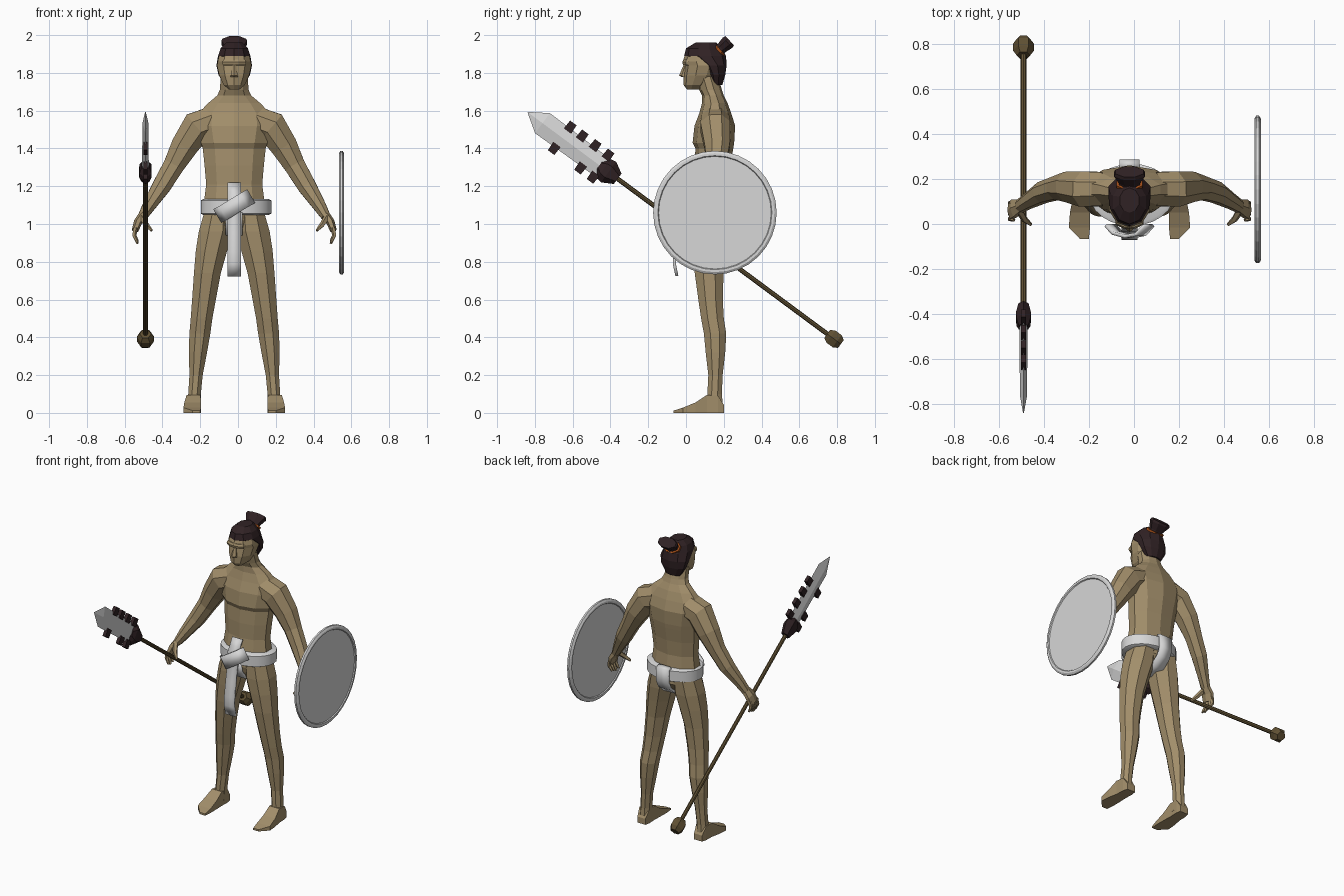
import bpy, bmesh, math
from mathutils import Vector as V

CX = -0.02  # symmetry line of the figure


def material(name, rgb):
    m = bpy.data.materials.new(name)
    m.diffuse_color = (*rgb, 1)
    return m


SKIN = material("skin", (0.36, 0.27, 0.145))
HAIR = material("dark_hair", (0.03, 0.016, 0.018))
BAND = material("orange_band", (0.38, 0.08, 0.01))
CLOTH = material("pale_grey", (0.68, 0.68, 0.68))
WOOD = material("brown_wood", (0.115, 0.08, 0.033))
X, Y, Z = V((1, 0, 0)), V((0, 1, 0)), V((0, 0, 1))


def loft(name, rings, mat, n=8, turn=0.0, origin=(CX, 0, 0), mirror=False, smooth=False):
    """Skin rings given as (centre, half axis u, half axis v)."""
    bm = bmesh.new()
    loops = []
    for c, u, v in rings:
        angles = [2 * math.pi * (i + turn) / n for i in range(n)]
        loops.append([bm.verts.new(c + u * math.cos(a) + v * math.sin(a)) for a in angles])
    for a, b in zip(loops, loops[1:]):
        for i in range(n):
            j = (i + 1) % n
            bm.faces.new((a[i], a[j], b[j], b[i]))
    bm.faces.new(loops[0][::-1])
    bm.faces.new(loops[-1])
    bmesh.ops.recalc_face_normals(bm, faces=bm.faces)
    return finish(name, bm, mat, origin, mirror, smooth)


def finish(name, bm, mat, origin=(CX, 0, 0), mirror=False, smooth=False):
    me = bpy.data.meshes.new(name)
    bm.to_mesh(me)
    bm.free()
    me.materials.append(mat)
    ob = bpy.data.objects.new(name, me)
    ob.location = origin
    bpy.context.collection.objects.link(ob)
    if mirror:
        m = ob.modifiers.new("mirror", 'MIRROR')
        m.use_mirror_merge = False
    if smooth:
        bpy.ops.object.select_all(action='DESELECT')
        ob.select_set(True)
        bpy.context.view_layer.objects.active = ob
        bpy.ops.object.shade_smooth_by_angle(angle=math.radians(40))
    return ob


def stack(rows):
    """Horizontal rings from (z, y front, y back, half width, x centre)."""
    return [(V((x, (f + b) / 2, z)), X * w, Y * ((b - f) / 2)) for z, f, b, w, x in rows]


def limb(rows):
    """Rings across a path from (x, y, z, half width, half depth)."""
    pts = [V(r[:3]) for r in rows]
    out = []
    for i, r in enumerate(rows):
        t = pts[min(i + 1, len(pts) - 1)] - pts[max(i - 1, 0)]
        u = Y.cross(t).normalized()
        out.append((pts[i], u * r[3], t.cross(u).normalized() * r[4]))
    return out


def ribbon(name, pts, wide, mat=CLOTH, thick=0.016):
    """Cloth strip swept along points."""
    bm = bmesh.new()
    rows = [(bm.verts.new(V(p) - wide), bm.verts.new(V(p) + wide)) for p in pts]
    for a, b in zip(rows, rows[1:]):
        bm.faces.new((a[0], a[1], b[1], b[0]))
    ob = finish(name, bm, mat, smooth=True)
    s = ob.modifiers.new("thickness", 'SOLIDIFY')
    s.thickness, s.offset = thick, 0
    return ob


# Torso and neck
loft("torso", stack([
    (0.96, 0.05, 0.20, 0.12, 0), (1.02, 0.03, 0.24, 0.165, 0), (1.12, 0.03, 0.235, 0.168, 0),
    (1.21, 0.045, 0.225, 0.156, 0), (1.31, 0.045, 0.235, 0.165, 0), (1.40, 0.05, 0.25, 0.175, 0),
    (1.43, 0.035, 0.255, 0.185, 0), (1.52, 0.045, 0.26, 0.205, 0), (1.585, 0.07, 0.24, 0.20, 0),
    (1.64, 0.085, 0.22, 0.145, 0), (1.68, 0.085, 0.20, 0.095, 0), (1.71, 0.07, 0.19, 0.08, 0),
    (1.78, 0.05, 0.17, 0.075, 0)]), SKIN, n=10, turn=0.5)

# Arms
loft("arms", limb([
    (0.11, 0.155, 1.545, 0.085, 0.08), (0.195, 0.155, 1.515, 0.092, 0.085),
    (0.265, 0.165, 1.41, 0.077, 0.072), (0.32, 0.16, 1.31, 0.06, 0.055),
    (0.385, 0.14, 1.20, 0.053, 0.05), (0.452, 0.10, 1.095, 0.037, 0.036),
    (0.485, 0.08, 1.04, 0.027, 0.032)]), SKIN, n=8, turn=0.5, mirror=True)

# Hands: palm, four fingers, thumb
loft("palms", limb([
    (0.48, 0.082, 1.05, 0.025, 0.03), (0.51, 0.07, 1.01, 0.022, 0.045),
    (0.525, 0.06, 0.965, 0.018, 0.045)]), SKIN, n=6, mirror=True)
for k in range(4):
    y = 0.026 + 0.023 * k
    loft("finger_pair_%d" % (k + 1), limb([
        (0.523, y, 0.98, 0.013, 0.012), (0.53, y - 0.004, 0.94, 0.012, 0.011),
        (0.512, y - 0.008, 0.895 + 0.007 * abs(k - 1), 0.007, 0.007)]), SKIN, n=5, mirror=True)
loft("thumbs", limb([
    (0.49, 0.06, 1.035, 0.018, 0.018), (0.465, 0.02, 0.995, 0.014, 0.015),
    (0.437, -0.003, 0.965, 0.007, 0.008)]), SKIN, n=5, mirror=True)

# Legs
loft("legs", stack([
    (1.06, 0.03, 0.24, 0.08, 0.085), (0.96, 0.025, 0.235, 0.097, 0.098),
    (0.86, 0.03, 0.22, 0.09, 0.12), (0.74, 0.04, 0.205, 0.077, 0.142),
    (0.60, 0.06, 0.20, 0.068, 0.16), (0.50, 0.075, 0.205, 0.062, 0.173),
    (0.42, 0.09, 0.218, 0.06, 0.182), (0.32, 0.10, 0.212, 0.052, 0.192),
    (0.20, 0.115, 0.197, 0.038, 0.202), (0.10, 0.11, 0.193, 0.036, 0.21),
    (0.03, 0.10, 0.20, 0.04, 0.213)]), SKIN, n=8, turn=0.5, mirror=True)

# Feet: square sections from heel to toe
loft("feet", [(V((x, y, h / 2)), X * w * 1.414, Z * h / 2 * 1.414) for x, y, h, w in [
    (0.212, 0.202, 0.04, 0.030), (0.213, 0.17, 0.09, 0.037), (0.215, 0.11, 0.095, 0.037),
    (0.22, 0.05, 0.055, 0.044), (0.222, -0.015, 0.028, 0.047), (0.20, -0.066, 0.012, 0.02)]],
    SKIN, n=4, turn=0.5, mirror=True)

# Head and facial features
loft("head", stack([
    (1.713, 0.005, 0.07, 0.03, 0), (1.735, -0.012, 0.12, 0.058, 0), (1.785, -0.015, 0.175, 0.083, 0),
    (1.84, -0.006, 0.19, 0.096, 0), (1.86, -0.018, 0.19, 0.092, 0), (1.91, 0.0, 0.18, 0.08, 0),
    (1.94, 0.04, 0.15, 0.045, 0)]), SKIN, n=10, turn=0.5)
loft("nose", stack([
    (1.778, -0.025, 0.02, 0.022, 0), (1.787, -0.036, 0.02, 0.021, 0),
    (1.845, -0.012, 0.02, 0.011, 0)]), SKIN, n=6, turn=0.5)
loft("brow", stack([
    (1.842, -0.018, 0.04, 0.065, 0), (1.857, -0.022, 0.04, 0.068, 0),
    (1.87, -0.015, 0.04, 0.062, 0)]), SKIN, n=8, turn=0.5)

# Hair cap, topknot and tie
loft("hair_cap", stack([
    (1.735, 0.13, 0.192, 0.055, 0), (1.79, 0.11, 0.208, 0.088, 0), (1.84, 0.075, 0.215, 0.099, 0),
    (1.89, -0.01, 0.212, 0.09, 0), (1.93, 0.0, 0.19, 0.076, 0),
    (1.96, 0.05, 0.16, 0.045, 0)]), HAIR, n=10, turn=0.5)
axis = V((0, 0.74, 0.67))
cross = V((0, -0.67, 0.74))


def knot(name, rows, mat):
    root = V((0, 0.165, 1.91))
    loft(name, [(root + axis * d, X * a, cross * b) for d, a, b in rows], mat, n=8, turn=0.5)


knot("topknot", [(-0.03, 0.05, 0.035), (0.03, 0.05, 0.032), (0.075, 0.074, 0.04),
                 (0.09, 0.068, 0.036)], HAIR)
knot("hair_tie", [(0.008, 0.062, 0.043), (0.022, 0.062, 0.043)], BAND)

# Belt and loincloth
loft("belt", stack([
    (1.048, 0.005, 0.255, 0.172, 0.01), (1.055, -0.008, 0.267, 0.187, 0.01),
    (1.125, -0.008, 0.267, 0.187, 0.01), (1.132, 0.005, 0.255, 0.172, 0.01)]),
    CLOTH, n=24, smooth=True)
ribbon("front_sash", [(0, 0.025, 1.215), (0, 0.0, 1.17), (0, -0.025, 1.13), (0, -0.028, 1.05),
                      (0, -0.045, 0.95), (0, -0.06, 0.85), (0, -0.062, 0.79), (0, -0.048, 0.725)],
       X * 0.036)
ribbon("sash_knot", [(-0.085, -0.005, 1.045), (-0.055, -0.04, 1.06), (0.0, -0.055, 1.095),
                     (0.05, -0.045, 1.125), (0.085, -0.005, 1.145)], V((-0.021, 0, 0.036)))
ribbon("back_strap", [(0, 0.25, 1.14), (0, 0.276, 1.13), (0, 0.278, 1.05), (0, 0.255, 1.0),
                      (0, 0.20, 0.955), (0, 0.12, 0.935), (0, 0.05, 0.95), (0, 0.01, 1.0),
                      (0, -0.005, 1.06)], X * 0.045)

# Round shield with raised bevelled rim
loft("shield", [(V((x, 0, 0)), Y * r, Z * r) for x, r in [
    (-0.008, 0.298), (-0.014, 0.302), (-0.014, 0.315), (-0.006, 0.327), (0.006, 0.327),
    (0.014, 0.315), (0.014, 0.302), (0.008, 0.298)]],
    CLOTH, n=32, origin=(0.548, 0.153, 1.06))

# Spear: d runs toward the tip, e lies across the blade
d, e = V((0, -0.804, 0.595)), V((0, 0.595, 0.804))
HUB = (-0.49, -0.41, 1.275)


def along(rows):
    return [(d * s, X * a, e * b) for s, a, b in rows]


loft("spear_shaft", along([(-1.46, 0.0125, 0.0125), (0, 0.0125, 0.0125)]), WOOD, n=8, origin=HUB)
loft("spear_pommel", along([(-1.53, 0.03, 0.03), (-1.505, 0.046, 0.046), (-1.465, 0.046, 0.046),
                            (-1.44, 0.03, 0.03)]), WOOD, n=6, origin=HUB)
loft("spear_socket", along([(-0.06, 0.026, 0.034), (0.0, 0.038, 0.068), (0.03, 0.036, 0.062),
                            (0.06, 0.024, 0.03)]), HAIR, n=6, turn=0.5, origin=HUB)
loft("spear_blade", along([(0.0, 0.018, 0.06), (0.435, 0.016, 0.066), (0.532, 0.002, 0.002)]),
     CLOTH, n=4, origin=HUB)

# Dark teeth set into both blade edges
teeth = [(s, 1) for s in (0.055, 0.14, 0.225, 0.304)] + [(s, -1) for s in (0.05, 0.132, 0.306)]
for k, (s, side) in enumerate(teeth):
    loft("blade_tooth_%d" % (k + 1), [
        (d * s + e * side * h, d * w, X * 0.016) for h, w in ((0.045, 0.034), (0.098, 0.03))],
        HAIR, n=4, turn=0.5, origin=HUB)
